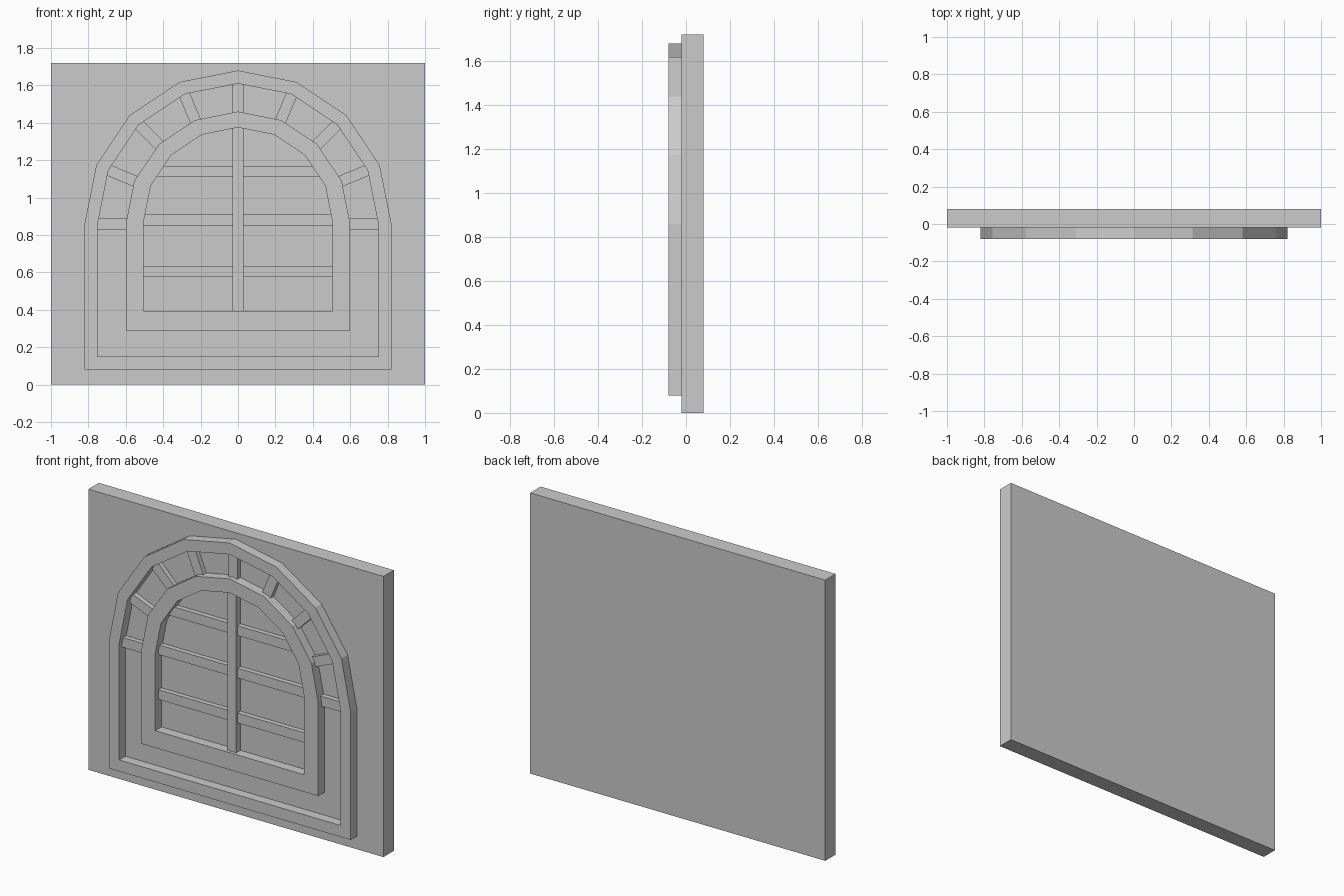
import bpy, bmesh, math
from mathutils import Matrix, Vector

if "Cube" in bpy.data.objects:
    bpy.data.objects.remove(bpy.data.objects["Cube"])

WALL_FRONT = -0.02
SPRING = 0.86      # height where the arches start
SEGMENTS = 8       # facets per half circle


def finish(bm, name):
    bmesh.ops.recalc_face_normals(bm, faces=bm.faces[:])
    mesh = bpy.data.meshes.new(name)
    bm.to_mesh(mesh)
    bm.free()
    obj = bpy.data.objects.new(name, mesh)
    bpy.context.collection.objects.link(obj)
    return obj


def box(name, x0, x1, y0, y1, z0, z1, matrix=Matrix()):
    bm = bmesh.new()
    bmesh.ops.create_cube(bm, size=1)
    for v in bm.verts:
        p = v.co + Vector((0.5, 0.5, 0.5))
        v.co = matrix @ Vector((x0 + (x1 - x0) * p.x,
                                y0 + (y1 - y0) * p.y,
                                z0 + (z1 - z0) * p.z))
    return finish(bm, name)


def arch(radius, bottom, spring):
    angles = [math.pi * i / SEGMENTS for i in range(SEGMENTS + 1)]
    curve = [(radius * math.cos(a), spring + radius * math.sin(a)) for a in angles]
    return [(radius, bottom)] + curve + [(-radius, bottom)]


def arch_frame(name, outer, inner, front):
    bm = bmesh.new()
    loops = [[bm.verts.new((x, y, z)) for x, z in outline]
             for outline, y in ((outer, front), (inner, front),
                                (inner, WALL_FRONT), (outer, WALL_FRONT))]
    n = len(outer)
    for k in range(4):
        a, b = loops[k], loops[(k + 1) % 4]
        for i in range(n):
            j = (i + 1) % n
            bm.faces.new((a[i], a[j], b[j], b[i]))
    return finish(bm, name)


# Wall slab
box("wall", -1, 1, WALL_FRONT, 0.08, 0, 1.72)

# Nested arched frames
arch_frame("outer_frame", arch(0.82, 0.08, SPRING), arch(0.75, 0.15, SPRING), -0.08)
arch_frame("inner_frame", arch(0.60, 0.29, SPRING), arch(0.505, 0.395, 0.87), -0.08)

# Radial spokes between the two frames
for i in range(SEGMENTS + 1):
    turn = Matrix.Translation((0, 0, SPRING)) @ Matrix.Rotation(-math.pi * i / SEGMENTS, 4, 'Y')
    box(f"spoke_{i + 1}", 0.585, 0.765, -0.05, WALL_FRONT, -0.03, 0.03, turn)

# Window bars
box("vertical_bar", -0.03, 0.03, -0.06, WALL_FRONT, 0.38, 1.39)
for i, (z, half) in enumerate(((0.605, 0.52), (0.88, 0.52), (1.14, 0.46))):
    box(f"horizontal_bar_{i + 1}", -half, half, -0.05, WALL_FRONT, z - 0.03, z + 0.03)
